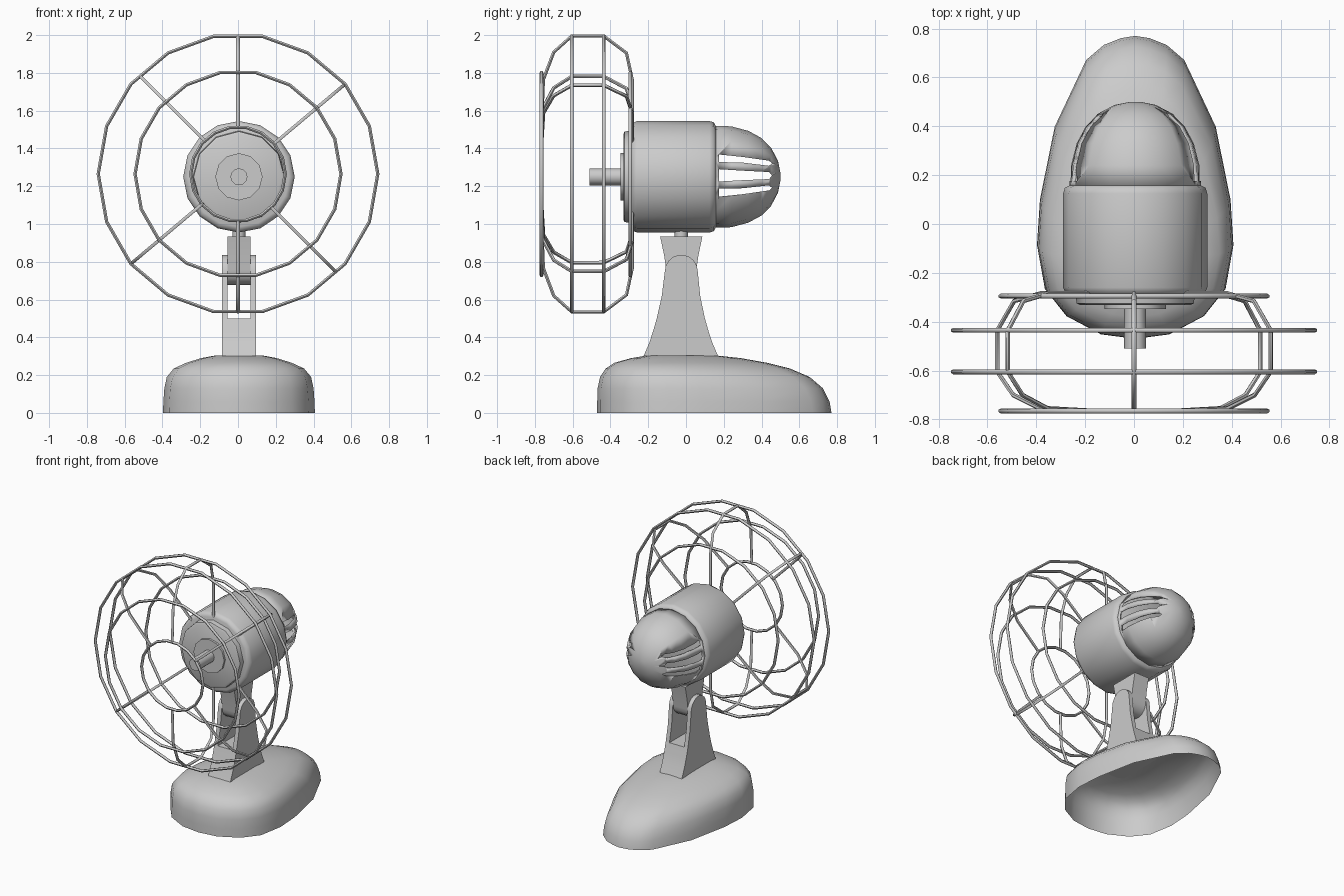
import bpy, bmesh, math
from mathutils import Vector

if "Cube" in bpy.data.objects:
    bpy.data.objects.remove(bpy.data.objects["Cube"])

GREY = bpy.data.materials.new("grey_metal")
GREY.use_nodes = True
GREY.diffuse_color = (0.6, 0.6, 0.6, 1)
GREY.node_tree.nodes["Principled BSDF"].inputs["Base Color"].default_value = (0.6, 0.6, 0.6, 1)

MID_X = 0.005      # centre line of the solid parts
AXIS_Z = 1.25      # motor axis height
CAGE_Z = 1.265     # cage centre height


def select(ob):
    bpy.ops.object.select_all(action='DESELECT')
    bpy.context.view_layer.objects.active = ob
    ob.select_set(True)


def finish(name, bm, angle=40):
    bmesh.ops.recalc_face_normals(bm, faces=bm.faces[:])
    mesh = bpy.data.meshes.new(name)
    bm.to_mesh(mesh)
    bm.free()
    mesh.materials.append(GREY)
    ob = bpy.data.objects.new(name, mesh)
    bpy.context.collection.objects.link(ob)
    select(ob)
    bpy.ops.object.shade_smooth_by_angle(angle=math.radians(angle))
    return ob


def loft(name, rings, cap_start=True, cap_end=True, angle=40):
    """Skin a list of equal-length closed rings of points."""
    bm = bmesh.new()
    loops = [[bm.verts.new(p) for p in ring] for ring in rings]
    n = len(loops[0])
    for a, b in zip(loops, loops[1:]):
        for i in range(n):
            j = (i + 1) % n
            bm.faces.new((a[i], a[j], b[j], b[i]))
    if cap_start:
        bm.faces.new(loops[0])
    if cap_end:
        bm.faces.new(loops[-1])
    return finish(name, bm, angle)


def lathe(name, profile, sides, **kw):
    """Turn (radius, y) points around the motor axis."""
    turn = [2 * math.pi * i / sides for i in range(sides)]
    return loft(name, [[(MID_X + r * math.cos(a), y, AXIS_Z + r * math.sin(a)) for a in turn]
                       for r, y in profile], **kw)


def side_plate(name, outline, x0, x1):
    """Extrude a (y, z) outline along x."""
    return loft(name, [[(MID_X + x, y, z) for y, z in outline] for x in (x0, x1)], angle=30)


def wire(name, points, cyclic=False):
    curve = bpy.data.curves.new(name, 'CURVE')
    curve.dimensions = '3D'
    curve.bevel_depth = 0.01
    curve.bevel_resolution = 1
    curve.use_fill_caps = True
    spline = curve.splines.new('POLY')
    spline.points.add(len(points) - 1)
    for p, co in zip(spline.points, points):
        p.co = (*co, 1)
    spline.use_cyclic_u = cyclic
    curve.materials.append(GREY)
    ob = bpy.data.objects.new(name, curve)
    bpy.context.collection.objects.link(ob)
    select(ob)
    bpy.ops.object.convert(target='MESH')
    bpy.ops.object.shade_smooth_by_angle(angle=math.radians(60))


def polar(r, degrees, y):
    a = math.radians(degrees)
    return (r * math.cos(a), y, CAGE_Z + r * math.sin(a))


# Base: hollow teardrop shell, open underneath
half = [(0, 0), (.35, .015), (.7, .075), (.92, .165), (1, .31), (.97, .46),
        (.82, .70), (.5, .92), (.32, .97), (.15, .992), (0, 1)]
outline = half + [(-x, t) for x, t in half[-2:0:-1]]
levels = [(0, -.47, .77, .402), (.06, -.47, .76, .4), (.13, -.468, .725, .395),
          (.19, -.455, .655, .382), (.235, -.425, .55, .345), (.265, -.38, .43, .28),
          (.29, -.29, .29, .2), (.305, -.2, .15, .12)]
loft("base", [[(MID_X + x * w, f + t * (b - f), z) for x, t in outline]
              for z, f, b, w in levels], cap_start=False, angle=60)

# Stand: flared pillar splitting into two fork arms
flare_back = [(.17, .30), (.14, .37), (.12, .43), (.1, .5)]
flare_front = [(-.155, .5), (-.175, .43), (-.195, .37), (-.225, .30)]
side_plate("stand", flare_back + flare_front, -.09, .09)
arc = [(-.025 + .087 * math.cos(math.radians(a)), .75 + .087 * math.sin(math.radians(a)))
       for a in range(0, 181, 20)]
arm = [(.1, .5), (.075, .62)] + arc + [(-.128, .62), (-.155, .5)]
for name, x0 in (("left_fork_arm", .06), ("right_fork_arm", -.09)):
    side_plate(name, arm, x0, x0 + .03)

# Tilting knuckle between the arms, and the pin holding the motor
lower = [(-.025 + .08 * math.cos(math.radians(a)), .757 + .08 * math.sin(math.radians(a)))
         for a in range(180, 361, 20)]
side_plate("knuckle", lower + [(.065, .83), (.087, .935), (-.137, .935), (-.115, .83)], -.06, .06)
bm = bmesh.new()
bmesh.ops.create_cone(bm, cap_ends=True, segments=12, radius1=.035, radius2=.035, depth=.08)
bmesh.ops.translate(bm, verts=bm.verts, vec=(MID_X, -.025, .95))
finish("neck_pin", bm)

# Motor housing with front plate, hub and shaft
lathe("motor_housing", [(.265, -.29), (.285, -.282), (.295, -.26), (.295, .125),
                        (.288, .148), (.265, .16)], 16, angle=50)
lathe("front_plate", [(.245, -.28), (.24, -.325), (.225, -.332)], 12)
lathe("hub_disc", [(.125, -.32), (.125, -.347)], 12)
lathe("shaft", [(.045, -.34), (.045, -.51)], 12)

# Rear cover: thin shell with three vents on each side
cover = lathe("rear_cover", [(.27, .15), (.267, .24), (.243, .33), (.205, .4), (.155, .45),
                             (.085, .487), (.02, .5)], 16, cap_start=False, angle=60)
shell = cover.modifiers.new("shell", 'SOLIDIFY')
shell.thickness = .012
for i, (z0, z1, z2, z3) in enumerate([(1.328, 1.368, 1.335, 1.308),
                                      (1.225, 1.29, 1.275, 1.238),
                                      (1.145, 1.187, 1.205, 1.178)]):
    slot = [(.175, z0), (.175, z1), (.3, z1 - .003 + (z2 - z1) * .3), (.44, z2),
            (.455, (z2 + z3) / 2), (.44, z3), (.3, z0 + .003 + (z3 - z0) * .3)]
    cutter = side_plate(f"vent_cutter_{i}", slot, -.5, .5)
    cutter.hide_render = True
    cut = cover.modifiers.new("vent", 'BOOLEAN')
    cut.operation = 'DIFFERENCE'
    cut.solver = 'EXACT'
    cut.object = cutter
select(cover)
for modifier in list(cover.modifiers):
    bpy.ops.object.modifier_apply(modifier=modifier.name)
for ob in [o for o in bpy.data.objects if o.name.startswith("vent_cutter")]:
    bpy.data.objects.remove(ob)

# Cage rings
rings = {"front_inner_ring": (.25, -.765), "front_ring": (.545, -.765),
         "front_outer_ring": (.74, -.605), "rear_outer_ring": (.74, -.435),
         "rear_ring": (.545, -.295)}
for name, (r, y) in rings.items():
    wire(name, [polar(r, a, y) for a in range(0, 360, 20)], cyclic=True)

# Cage spokes bent from the motor face round to the inner ring
spoke = [(.25, -.285), (.5, -.285), (.64, -.315), (.73, -.435), (.73, -.605),
         (.645, -.70), (.5, -.755), (.25, -.765)]
for i, angle in enumerate((90, 135, 220, 270, 315, 40)):
    wire(f"cage_spoke_{i + 1}", [polar(r, angle, y) for r, y in spoke])
